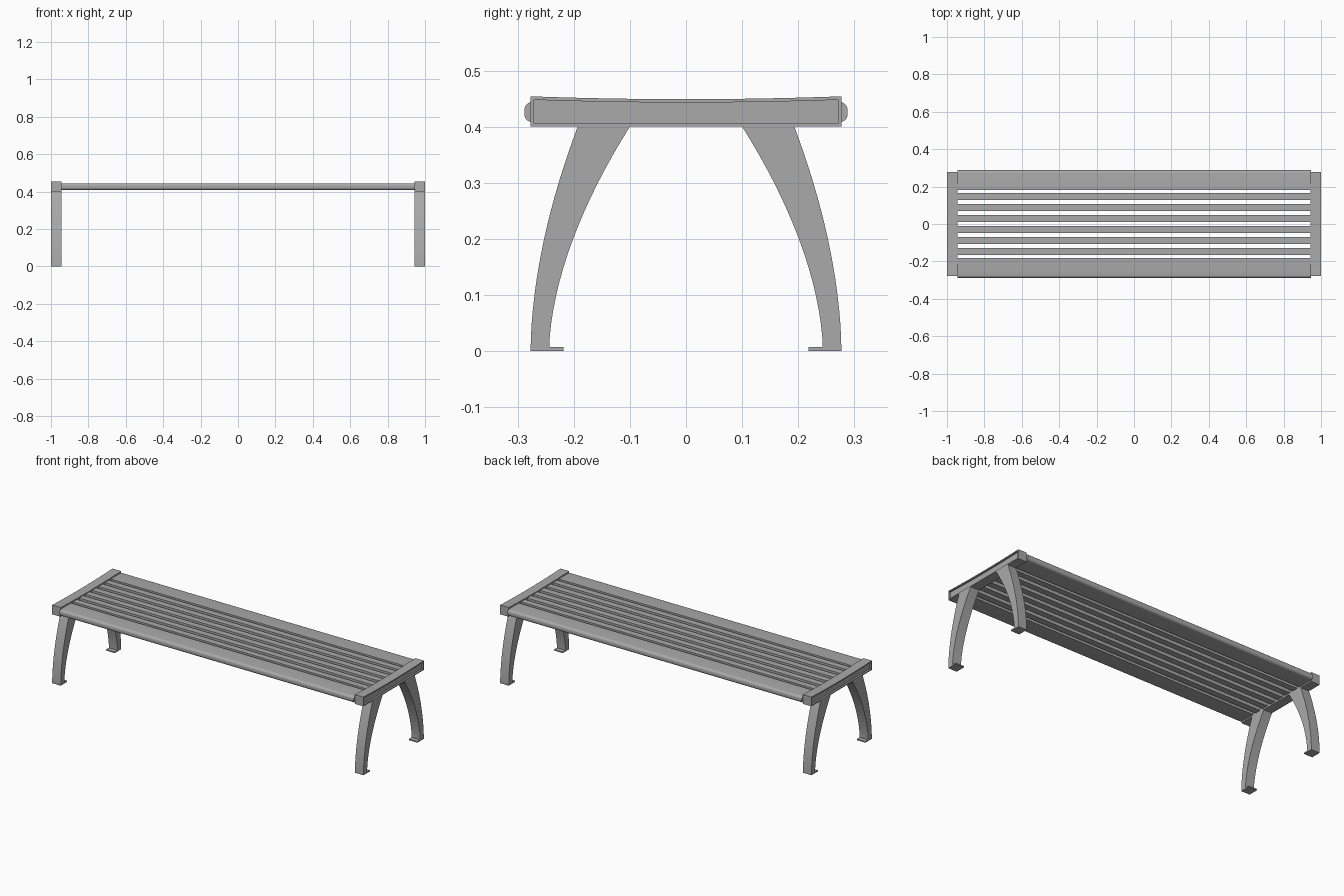
import bpy
import bmesh
import math

if "Cube" in bpy.data.objects:
    bpy.data.objects.remove(bpy.data.objects["Cube"], do_unlink=True)

GREY = (0.4, 0.4, 0.4, 1)
metal = bpy.data.materials.new("grey_metal")
metal.use_nodes = True
metal.diffuse_color = GREY
metal.node_tree.nodes["Principled BSDF"].inputs["Base Color"].default_value = GREY

END, INNER = 1.0, 0.945      # outer and inner x of the end frames
HALF = 0.277                 # half depth of the frames


def extrude(name, profile, x0, x1, smooth=False, inset=None):
    """Sweep a (y, z) profile along x; optionally recess the x1 face."""
    bm = bmesh.new()
    rings = [[bm.verts.new((x, y, z)) for y, z in profile] for x in (x0, x1)]
    n = len(profile)
    bm.faces.new(rings[0])
    cap = bm.faces.new(rings[1])
    for i in range(n):
        j = (i + 1) % n
        bm.faces.new((rings[0][i], rings[0][j], rings[1][j], rings[1][i]))
    bmesh.ops.recalc_face_normals(bm, faces=bm.faces[:])
    if inset:
        bmesh.ops.inset_region(bm, faces=[cap], thickness=inset[0], use_even_offset=True)
        lip = list({v for v in cap.verts})
        ret = bmesh.ops.extrude_discrete_faces(bm, faces=[cap])
        floor = ret["faces"][0]
        step = math.copysign(inset[1], x0 - x1)
        bmesh.ops.translate(bm, verts=floor.verts[:], vec=(step, 0, 0))
    mesh = bpy.data.meshes.new(name)
    bm.to_mesh(mesh)
    bm.free()
    mesh.materials.append(metal)
    obj = bpy.data.objects.new(name, mesh)
    bpy.context.collection.objects.link(obj)
    if smooth:
        bpy.ops.object.select_all(action="DESELECT")
        obj.select_set(True)
        bpy.context.view_layer.objects.active = obj
        bpy.ops.object.shade_smooth_by_angle(angle=math.radians(35))
    return obj


# Profiles: gently dished frame, curved leg, foot plate
STEPS = 16
ts = [i / STEPS for i in range(STEPS + 1)]
dish = [(HALF * (1 - 2 * t), 0.449 + 0.005 * (1 - 2 * t) ** 2) for t in ts]
frame = [(-HALF, 0.4), (HALF, 0.4)] + dish
leg = [(HALF - 0.084 * t ** 1.8, 0.4 * t) for t in ts]
leg += [(0.244 - 0.144 * t ** 1.75, 0.4 * t) for t in reversed(ts)]
foot = [(0.218, 0), (HALF, 0), (HALF, 0.007), (0.218, 0.007)]

# End frames with recessed outer panels, legs and feet
for side, sx in (("left", 1), ("right", -1)):
    extrude(f"end_frame_{side}", frame, sx * INNER, sx * END, True, (0.006, 0.01))
    for place, sy in (("back", 1), ("front", -1)):
        for part, profile in (("leg", leg), ("foot", foot)):
            mirrored = [(sy * y, z) for y, z in profile]
            extrude(f"{place}_{side}_{part}", mirrored, sx * INNER, sx * END, True)

# Narrow seat slats
LOW, HIGH = 0.408, 0.444
for i in range(6):
    y = (i - 2.5) * 0.0587
    box = [(y - 0.0185, LOW), (y + 0.0185, LOW), (y + 0.0185, HIGH), (y - 0.0185, HIGH)]
    extrude(f"seat_slat_{i + 1}", box, -INNER, INNER)

# Wide edge slats with a rounded nose
R = 0.014
nose = [(0.288 - R + R * math.cos(a), (HIGH - R if a > 0 else LOW + R) + R * math.sin(a))
        for a in (math.radians(-90 + 180 * i / 11) for i in range(12))]
edge = [(0.183, HIGH), (0.183, LOW)] + nose
for place, sy in (("back", 1), ("front", -1)):
    extrude(f"edge_slat_{place}", [(sy * y, z) for y, z in edge], -INNER, INNER, True)
